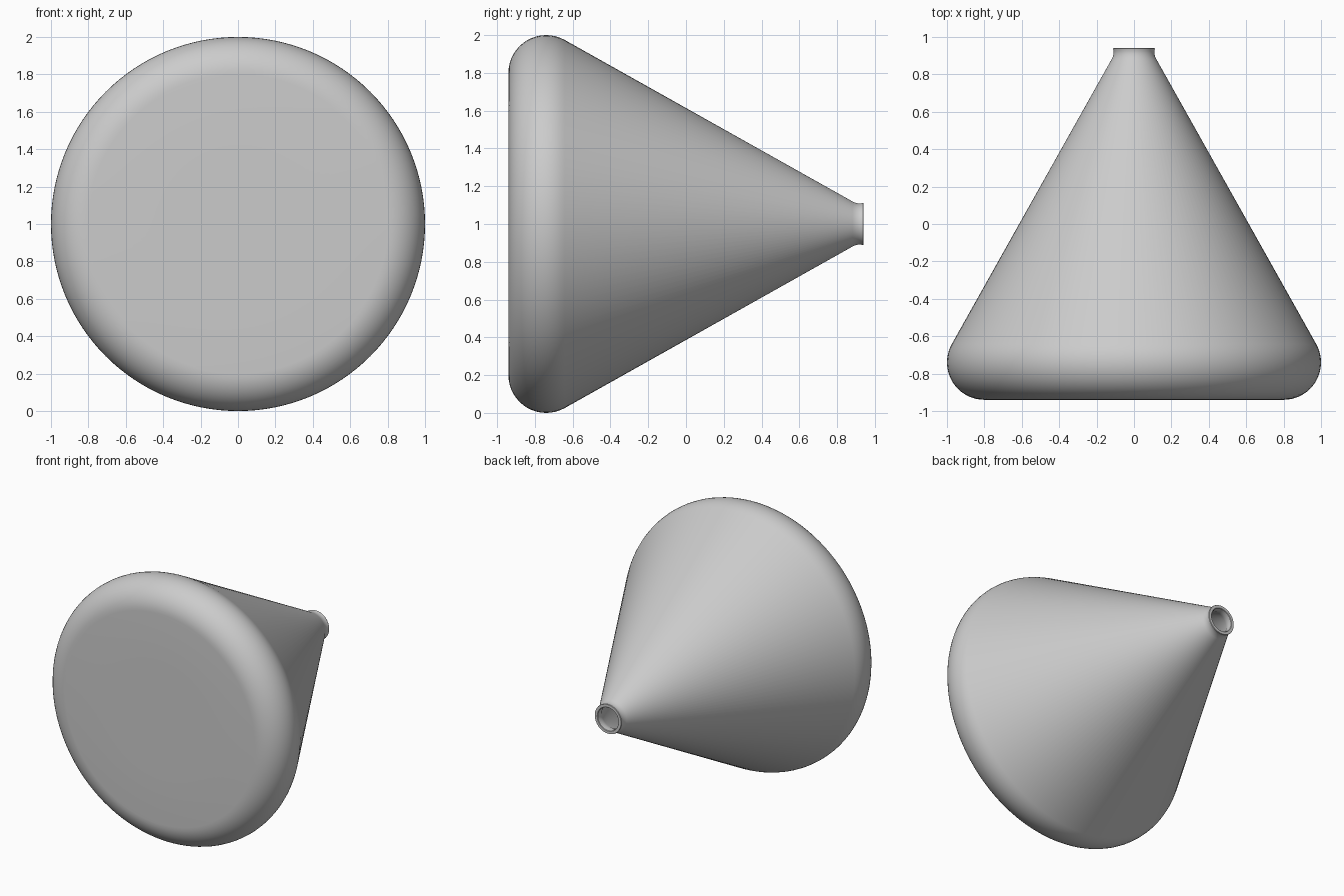
import bpy, bmesh, math
from mathutils import Matrix, Vector

if "Cube" in bpy.data.objects:
    bpy.data.objects.remove(bpy.data.objects["Cube"])

AXIS_Z = 1.0      # height of the flask axis
BASE_Y = -0.94    # flat base plane
WALL = 0.025      # glass thickness
STEPS = 128


def body_profile(inset):
    """(radius, y) points from base centre to shoulder, inset by wall thickness."""
    arc = 0.2 - inset
    pts = [(0.0, BASE_Y + inset), (0.4, BASE_Y + inset)]
    for i in range(17):
        a = math.radians(-90 + 119.3 * i / 16)
        pts.append((0.8 + arc * math.cos(a), BASE_Y + 0.2 + arc * math.sin(a)))
    return pts


# Outer wall, slightly pinched neck and rounded lip, then back down the inner wall
outer = body_profile(0)
neck = [(0.119, 0.882), (0.113, 0.895), (0.109, 0.912), (0.109, 0.925), (0.112, 0.937),
        (0.110, 0.94), (0.090, 0.94), (0.087, 0.937), (0.085, 0.912), (0.088, 0.895),
        (0.092, 0.88)]
profile = outer + neck + body_profile(WALL)[::-1]

bm = bmesh.new()
verts = [bm.verts.new((r, y, 0)) for r, y in profile]
edges = [bm.edges.new(pair) for pair in zip(verts, verts[1:])]
bmesh.ops.spin(bm, geom=verts + edges, cent=(0, 0, 0), axis=(0, 1, 0),
               angle=math.tau, steps=STEPS, use_duplicate=False)
bmesh.ops.remove_doubles(bm, verts=bm.verts, dist=0.0002)
bmesh.ops.recalc_face_normals(bm, faces=bm.faces)
bmesh.ops.transform(bm, matrix=Matrix.Translation(Vector((0, 0, AXIS_Z))), verts=bm.verts)

mesh = bpy.data.meshes.new("conical_flask")
bm.to_mesh(mesh)
bm.free()
flask = bpy.data.objects.new("conical_flask", mesh)
bpy.context.collection.objects.link(flask)
bpy.context.view_layer.objects.active = flask
flask.select_set(True)
bpy.ops.object.shade_smooth_by_angle(angle=math.radians(35))
